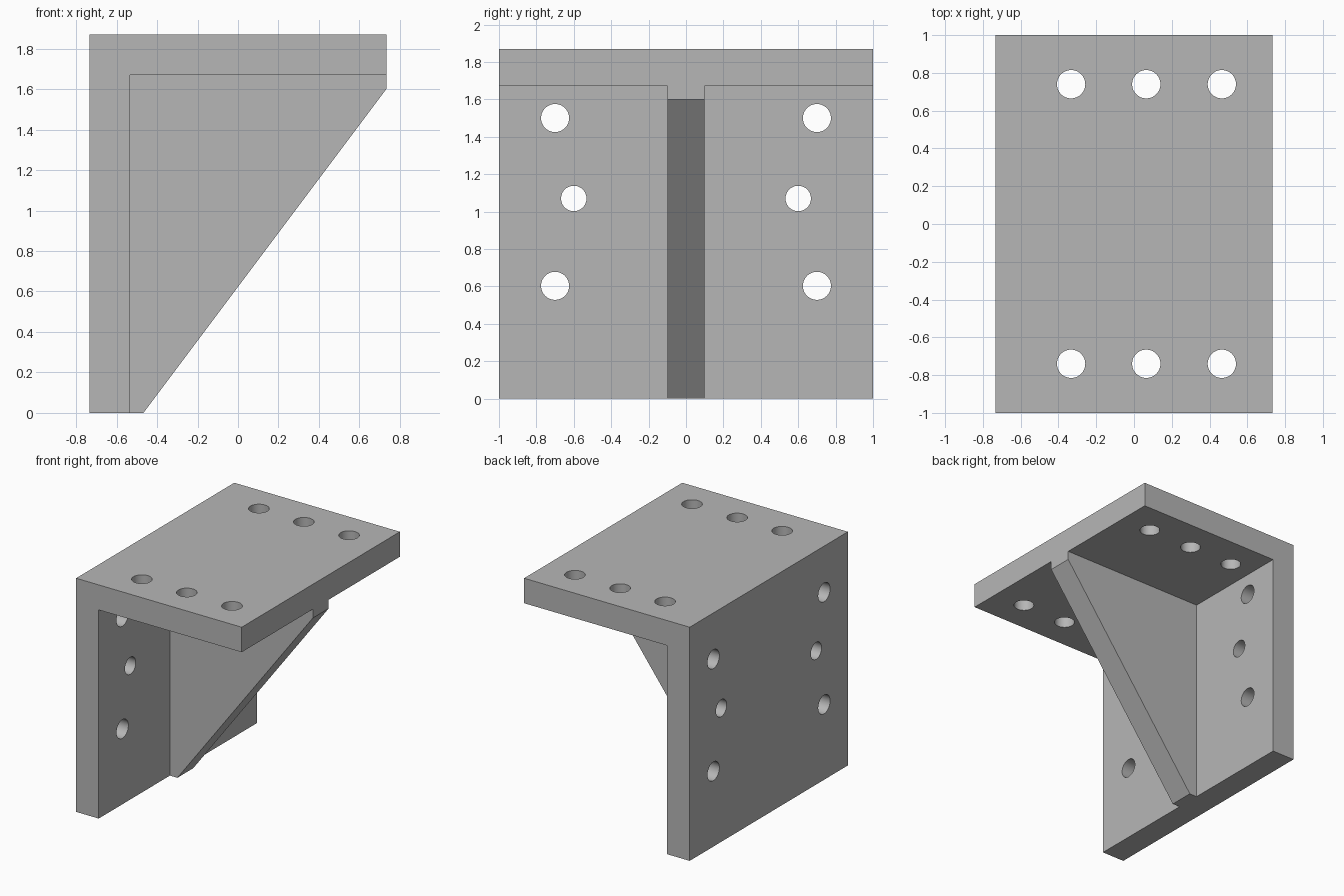
import bpy
import bmesh
import math
from mathutils import Matrix

cube = bpy.data.objects.get("Cube")
if cube:
    bpy.data.objects.remove(cube, do_unlink=True)

# Overall sizes
BACK, FRONT, TOP, THICK = -0.733, 0.733, 1.87, 0.2
INNER, UNDER = BACK + THICK, TOP - THICK

steel = bpy.data.materials.new("plain_grey")
steel.use_nodes = True
grey = (0.47, 0.47, 0.47, 1)
steel.diffuse_color = grey
steel.node_tree.nodes["Principled BSDF"].inputs["Base Color"].default_value = grey


def make_object(name, bm):
    bmesh.ops.recalc_face_normals(bm, faces=bm.faces)
    mesh = bpy.data.meshes.new(name)
    bm.to_mesh(mesh)
    bm.free()
    mesh.materials.append(steel)
    obj = bpy.data.objects.new(name, mesh)
    bpy.context.collection.objects.link(obj)
    return obj


def extrude_profile(name, points, half_width):
    """Extrude an x-z outline along y, centred on y = 0."""
    bm = bmesh.new()
    face = bm.faces.new([bm.verts.new((x, -half_width, z)) for x, z in points])
    new = bmesh.ops.extrude_face_region(bm, geom=[face])["geom"]
    verts = [v for v in new if isinstance(v, bmesh.types.BMVert)]
    bmesh.ops.translate(bm, verts=verts, vec=(0, 2 * half_width, 0))
    return make_object(name, bm)


def apply_boolean(target, tool, operation):
    """Apply a boolean to the target and discard the tool."""
    tool.hide_render = True
    mod = target.modifiers.new(operation.lower(), 'BOOLEAN')
    mod.operation, mod.solver, mod.object = operation, 'EXACT', tool
    bpy.context.view_layer.objects.active = target
    bpy.ops.object.modifier_apply(modifier=mod.name)
    bpy.data.objects.remove(tool, do_unlink=True)


# Two plates meeting at a right angle
bracket = extrude_profile("angle_bracket", [
    (BACK, 0), (INNER, 0), (INNER, UNDER),
    (FRONT, UNDER), (FRONT, TOP), (BACK, TOP)], 1.0)

# Sloping central rib, merged into the plates
rib = extrude_profile("central_rib", [
    (INNER, 0), (-0.467, 0), (FRONT, 1.6), (FRONT, UNDER), (INNER, UNDER)], 0.1)
apply_boolean(bracket, rib, 'UNION')

# Clean flat faces left by the merge
bm = bmesh.new()
bm.from_mesh(bracket.data)
bmesh.ops.dissolve_limit(bm, angle_limit=math.radians(1),
                         verts=bm.verts, edges=bm.edges)
bm.to_mesh(bracket.data)
bm.free()

# Bolt holes, mirrored on both sides of the rib
bm = bmesh.new()


def add_hole(centre, radius, turn):
    bmesh.ops.create_cone(
        bm, cap_ends=True, segments=48, radius1=radius, radius2=radius,
        depth=THICK * 1.5, matrix=Matrix.Translation(centre) @ turn)


upright = Matrix.Identity(4)
sideways = Matrix.Rotation(math.pi / 2, 4, 'Y')
for side in (-1, 1):
    for x in (-0.333, 0.065, 0.465):
        add_hole((x, side * 0.74, TOP - THICK / 2), 0.075, upright)
    for y, z, radius in ((0.7, 1.5, 0.075), (0.6, 1.07, 0.068), (0.7, 0.603, 0.075)):
        add_hole((BACK + THICK / 2, side * y, z), radius, sideways)
apply_boolean(bracket, make_object("hole_cutters", bm), 'DIFFERENCE')

# Smooth hole walls, crisp plate edges
bpy.ops.object.select_all(action='DESELECT')
bracket.select_set(True)
bpy.context.view_layer.objects.active = bracket
bpy.ops.object.shade_smooth_by_angle(angle=math.radians(30))
